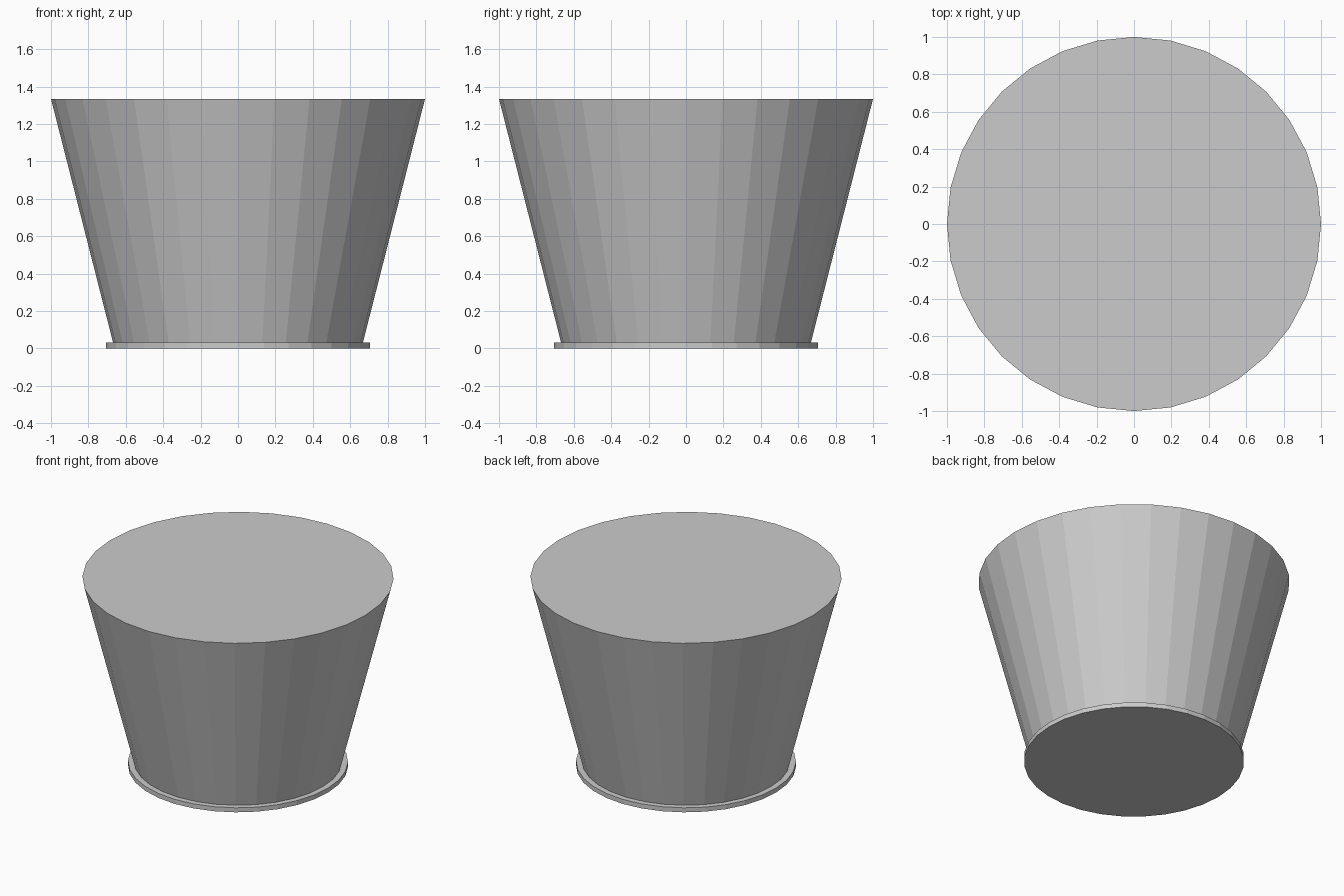
import bpy

if "Cube" in bpy.data.objects:
    bpy.data.objects.remove(bpy.data.objects["Cube"])

SIDES = 32


def frustum(name, r_bottom, r_top, z0, z1):
    bpy.ops.mesh.primitive_cone_add(vertices=SIDES, radius1=r_bottom, radius2=r_top,
                                    depth=z1 - z0, location=(0, 0, (z0 + z1) / 2))
    bpy.context.object.name = name


# Thin foot disc
frustum("base_disc", 0.707, 0.707, 0.0, 0.032)

# Solid flaring body with a closed flat top
frustum("tapered_body", 0.668, 1.0, 0.032, 1.335)
